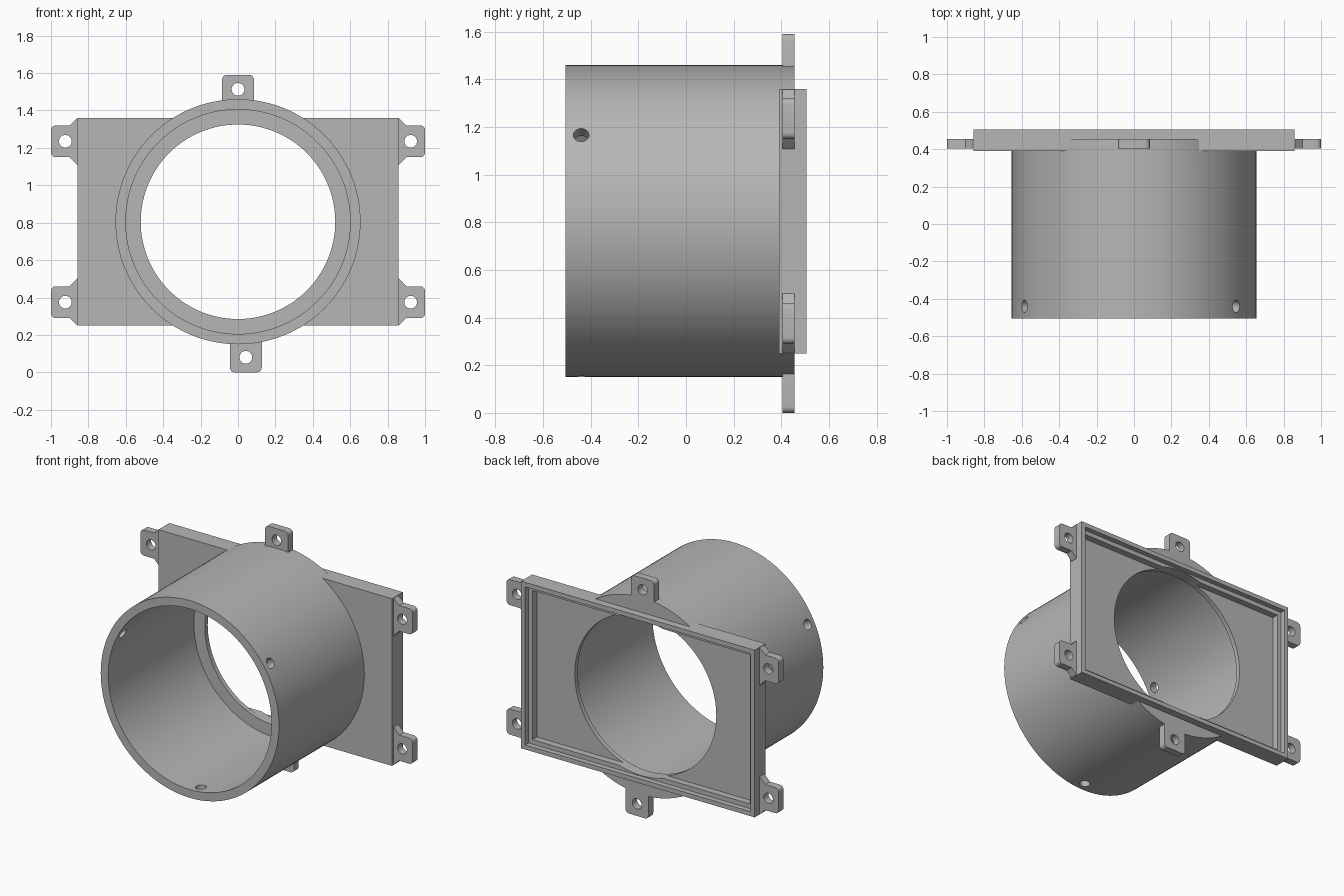
import bpy, bmesh, math
from mathutils import Matrix, Vector

if "Cube" in bpy.data.objects:
    bpy.data.objects.remove(bpy.data.objects["Cube"])

grey = bpy.data.materials.new("mid grey")
grey.use_nodes = True
grey.diffuse_color = (0.47, 0.47, 0.47, 1)
grey.node_tree.nodes["Principled BSDF"].inputs["Base Color"].default_value = grey.diffuse_color

AXIS_Z = 0.805                       # height of the duct axis
FRONT, PLATE_FRONT, DISC_BACK, BACK = -0.505, 0.39, 0.455, 0.505
HALF_W, HALF_H = 0.858, 0.555        # plate half sizes
HOLE_ANGLE = math.radians(33.5)


def make_object(name, bm):
    bmesh.ops.recalc_face_normals(bm, faces=bm.faces[:])
    mesh = bpy.data.meshes.new(name)
    bm.to_mesh(mesh)
    bm.free()
    obj = bpy.data.objects.new(name, mesh)
    bpy.context.collection.objects.link(obj)
    return obj


def box(name, half_w, half_h, y0, y1):
    bm = bmesh.new()
    bmesh.ops.create_cube(bm, size=1)
    bmesh.ops.scale(bm, vec=(2 * half_w, y1 - y0, 2 * half_h), verts=bm.verts)
    bmesh.ops.translate(bm, vec=(0, (y0 + y1) / 2, AXIS_Z), verts=bm.verts)
    return make_object(name, bm)


def rod(name, radius, start, end, sides=128):
    start, end = Vector(start), Vector(end)
    turn = (end - start).to_track_quat('Z', 'Y').to_matrix().to_4x4()
    bm = bmesh.new()
    bmesh.ops.create_cone(bm, cap_ends=True, segments=sides, radius1=radius, radius2=radius,
                          depth=(end - start).length,
                          matrix=Matrix.Translation((start + end) / 2) @ turn)
    return make_object(name, bm)


def axial(name, radius, y0, y1):
    return rod(name, radius, (0, y0, AXIS_Z), (0, y1, AXIS_Z))


def combine(obj, tool, operation):
    mod = obj.modifiers.new("cut", 'BOOLEAN')
    mod.operation, mod.solver, mod.object = operation, 'EXACT', tool
    bpy.context.view_layer.objects.active = obj
    bpy.ops.object.modifier_apply(modifier=mod.name)
    bpy.data.objects.remove(tool)


def finish(obj):
    obj.data.materials.clear()
    obj.data.materials.append(grey)
    bpy.ops.object.select_all(action='DESELECT')
    obj.select_set(True)
    bpy.context.view_layer.objects.active = obj
    bpy.ops.object.shade_smooth_by_angle(angle=math.radians(30))


def tab(name, outline, rounded, hole):
    """Flat lug from an x-z outline; the listed corners are rounded."""
    bm = bmesh.new()
    front = [bm.verts.new((x, 0.405, z)) for x, z in outline]
    back = [bm.verts.new((x, DISC_BACK, z)) for x, z in outline]
    n = len(outline)
    bm.faces.new(front)
    bm.faces.new(back[::-1])
    for i in range(n):
        j = (i + 1) % n
        bm.faces.new((front[i], back[i], back[j], front[j]))
    edges = [bm.edges.get((front[i], back[i])) for i in rounded]
    bmesh.ops.recalc_face_normals(bm, faces=bm.faces[:])
    bmesh.ops.bevel(bm, geom=edges, offset=0.025, segments=5, profile=0.5, affect='EDGES')
    obj = make_object(name, bm)
    x, z = hole
    combine(obj, rod("drill", 0.034, (x, 0.3, z), (x, 0.6, z), 32), 'DIFFERENCE')
    finish(obj)


# Round duct joined to the rectangular plate
body = axial("duct_body", 0.655, FRONT, DISC_BACK)
combine(body, box("plate", HALF_W, HALF_H, PLATE_FRONT, BACK), 'UNION')

# Duct cavity, smaller bore through the plate, stepped recess at the back
combine(body, axial("cavity", 0.6, -0.7, PLATE_FRONT + 0.004), 'DIFFERENCE')
combine(body, box("rim_recess", HALF_W - 0.03, HALF_H - 0.03, 0.47, 0.7), 'DIFFERENCE')
combine(body, box("floor_recess", HALF_W - 0.06, HALF_H - 0.06, 0.425, 0.7), 'DIFFERENCE')
combine(body, axial("bore", 0.52, 0.2, 0.8), 'DIFFERENCE')

# Three radial screw holes near the open end
for k in range(3):
    a = HOLE_ANGLE + k * math.tau / 3
    ends = [(r * math.cos(a), -0.44, AXIS_Z + r * math.sin(a)) for r in (0.5, 0.8)]
    combine(body, rod("screw_hole", 0.033, *ends, 32), 'DIFFERENCE')
finish(body)

# Four flared corner tabs
for side, sx in (("left", 1), ("right", -1)):
    for level, sz in (("upper", 1), ("lower", -1)):
        shape = [(0.84, 0.553), (0.86, 0.553), (0.9, 0.515), (1.0, 0.515),
                 (1.0, 0.345), (0.9, 0.345), (0.86, 0.303), (0.84, 0.303)]
        outline = [(sx * x, AXIS_Z + sz * z) for x, z in shape]
        tab(f"{level}_{side}_tab", outline, (3, 4), (sx * 0.923, AXIS_Z + sz * 0.43))

# Top tab and the slightly offset bottom tab
for name, cx, inner, outer, hole_z in (("top_tab", 0, 1.44, 1.59, 1.513),
                                       ("bottom_tab", 0.042, 0.17, 0, 0.08)):
    l, r = cx - 0.085, cx + 0.085
    tab(name, [(l, inner), (l, outer), (r, outer), (r, inner)], (1, 2), (cx, hole_z))
